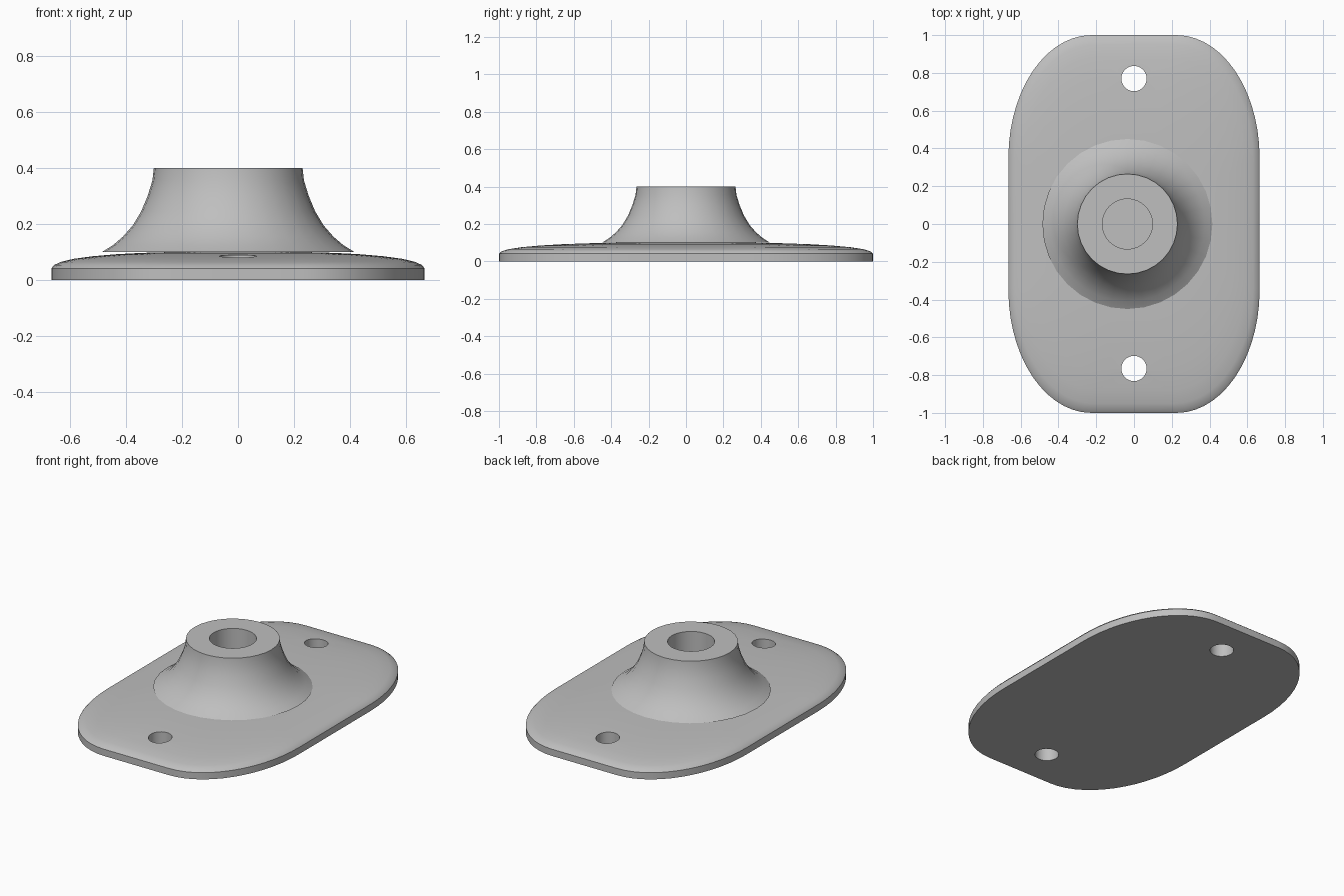
import bpy, bmesh
from math import cos, sin, pi, radians

cube = bpy.data.objects.get("Cube")
if cube:
    bpy.data.objects.remove(cube, do_unlink=True)

grey = bpy.data.materials.new("plain_grey")
grey.use_nodes = True
colour = (0.52, 0.52, 0.52, 1)
grey.diffuse_color = colour
grey.node_tree.nodes["Principled BSDF"].inputs["Base Color"].default_value = colour


def loft(name, rings, cap=True):
    """Skin a stack of rings; cap both ends or join the last to the first."""
    bm = bmesh.new()
    loops = [[bm.verts.new(p) for p in ring] for ring in rings]
    pairs = list(zip(loops, loops[1:]))
    if cap:
        bm.faces.new(loops[0])
        bm.faces.new(loops[-1])
    else:
        pairs.append((loops[-1], loops[0]))
    for a, b in pairs:
        n = len(a)
        for i in range(n):
            j = (i + 1) % n
            bm.faces.new((a[i], a[j], b[j], b[i]))
    bmesh.ops.recalc_face_normals(bm, faces=bm.faces)
    mesh = bpy.data.meshes.new(name)
    bm.to_mesh(mesh)
    bm.free()
    mesh.materials.append(grey)
    obj = bpy.data.objects.new(name, mesh)
    bpy.context.collection.objects.link(obj)
    return obj


def circle(x, y, r, z, n=32):
    return [(x + r * cos(2 * pi * i / n), y + r * sin(2 * pi * i / n), z)
            for i in range(n)]


def outline(scale, z, steps=14):
    """Plate outline: straight sides joined by elliptical corners."""
    pts = []
    for q, (sx, sy) in enumerate([(1, 1), (-1, 1), (-1, -1), (1, -1)]):
        for i in range(steps + 1):
            a = pi / 2 * (q + i / steps)
            pts.append((scale * (sx * 0.225 + 0.44 * cos(a)),
                        scale * (sy * 0.35 + 0.65 * sin(a)), z))
    return pts


def smooth(obj, angle):
    obj.data.shade_smooth()
    obj.data.set_sharp_from_angle(angle=radians(angle))


# Domed base plate
dome = [(1, 0), (1, 0.042), (0.985, 0.054), (0.95, 0.065), (0.88, 0.076),
        (0.78, 0.085), (0.66, 0.092), (0.52, 0.097), (0.36, 0.1)]
plate = loft("base_plate", [outline(s, z) for s, z in dome])

# Two mounting holes through the plate
for y in (-0.765, 0.77):
    cutter = loft("hole_cutter", [circle(0, y, 0.067, z, 24) for z in (-0.1, 0.2)])
    cutter.hide_render = True
    mod = plate.modifiers.new("mounting_hole", 'BOOLEAN')
    mod.operation = 'DIFFERENCE'
    mod.solver = 'EXACT'
    mod.object = cutter
    bpy.context.view_layer.objects.active = plate
    bpy.ops.object.modifier_apply(modifier=mod.name)
    bpy.data.objects.remove(cutter, do_unlink=True)
smooth(plate, 35)

# Flared hub with a central bore
flare = [(0.133, 0.1), (0.45, 0.1), (0.41, 0.125), (0.375, 0.155),
         (0.34, 0.195), (0.31, 0.245), (0.287, 0.3), (0.27, 0.355),
         (0.265, 0.4), (0.133, 0.4)]
hub = loft("flared_hub", [circle(-0.035, 0, r, z) for r, z in flare], cap=False)
smooth(hub, 35)
